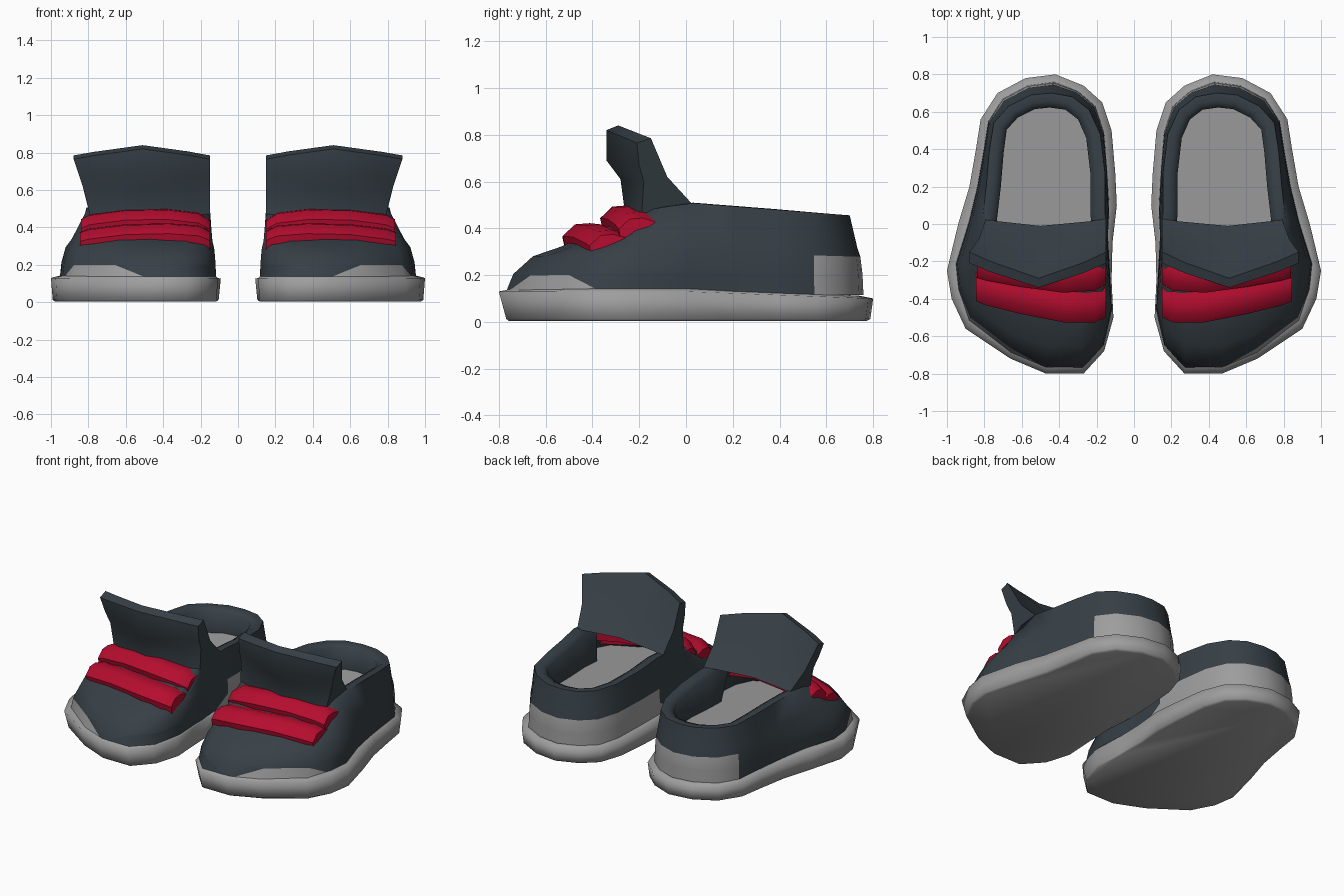
import bpy, bmesh, math
from mathutils import Vector

if "Cube" in bpy.data.objects:
    bpy.data.objects.remove(bpy.data.objects["Cube"])


def material(name, rgb):
    m = bpy.data.materials.new(name)
    m.diffuse_color = (*rgb, 1)
    m.use_nodes = True
    m.node_tree.nodes["Principled BSDF"].inputs["Base Color"].default_value = m.diffuse_color
    return m


SLATE = material("dark slate", (0.038, 0.051, 0.062))
GREY = material("sole grey", (0.34, 0.34, 0.34))
RED = material("strap red", (0.46, 0.004, 0.028))

# Sole outline and collar outline of one shoe, matched point by point from the heel
SOLE = [(.42, .80), (.58, .78), (.73, .70), (.82, .56), (.845, .40), (.88, .20), (.94, 0), (1.0, -.25),
        (.975, -.40), (.90, -.56), (.66, -.72), (.47, -.80), (.27, -.80), (.16, -.68), (.11, -.50),
        (.12, -.30), (.115, -.10), (.092, .10), (.10, .27), (.12, .50), (.17, .65), (.27, .74)]
COLLAR = [(.44, .70), (.55, .69), (.67, .63), (.75, .54), (.775, .38), (.79, .20), (.81, .03), (.81, -.10),
          (.79, -.15), (.75, -.20), (.62, -.23), (.46, -.25), (.30, -.25), (.20, -.24), (.16, -.20),
          (.15, -.15), (.15, -.05), (.155, .08), (.155, .27), (.18, .48), (.24, .61), (.33, .68)]
SOLE = [Vector(p) for p in SOLE]
COLLAR = [Vector(p) for p in COLLAR]


def toward(p, q, d):
    return p + (q - p).normalized() * d


def loft(name, rings, mats, caps=(True, True), rule=None, angle=40):
    """Skin a stack of point loops, then mirror to make the pair."""
    bm = bmesh.new()
    rows = [[bm.verts.new(p) for p in r] for r in rings]
    n = len(rows[0])
    for k in range(len(rows) - 1):
        a, b = rows[k], rows[k + 1]
        for i in range(n):
            j = (i + 1) % n
            f = bm.faces.new((a[i], a[j], b[j], b[i]))
            if rule:
                f.material_index = rule(k, f.calc_center_median())
    if caps[0]:
        bm.faces.new(rows[0])
    if caps[1]:
        bm.faces.new(rows[-1])
    bmesh.ops.recalc_face_normals(bm, faces=bm.faces)
    me = bpy.data.meshes.new(name)
    bm.to_mesh(me)
    bm.free()
    for m in mats:
        me.materials.append(m)
    me.shade_smooth()
    me.set_sharp_from_angle(angle=math.radians(angle))
    ob = bpy.data.objects.new(name, me)
    bpy.context.collection.objects.link(ob)
    ob.modifiers.new("pair", "MIRROR")
    return ob


# Sole: slightly flared slab, undercut a little more at the toe
def sole_top(y):
    return .13 if y < 0 else .13 - .03 * y / .8


def sole_ring(inset, z, toe=0):
    return [(*toward(s, c, inset + (toe if s.y < -.5 else 0)), z(s.y)) for s, c in zip(SOLE, COLLAR)]


loft("sole", [sole_ring(.03, lambda y: .003, .015), sole_ring(.012, lambda y: .012, .02),
              sole_ring(0, sole_top), sole_ring(.06, lambda y: sole_top(y) + .012)], [GREY], angle=100)


# Upper: wall rising from the sole to the collar, rolled over and down inside
def collar_z(y):
    return .51 - .078 * y if y > 0 else .51 + .2 * y


def base_inset(s):
    return .025 if s.y < -.6 else .058 if s.x > .9 else .042


BASE = [toward(s, c, base_inset(s)) for s, c in zip(SOLE, COLLAR)]
INNER = [toward(c, Vector((.48, min(max(c.y, -.1), .4))), .078) for c in COLLAR]
LOW = .115
TAPER = (8, 11, 16)  # outline points where the grey guards run out into the sole
rings = []
for f, g in [(0, 0), (.066, .24), (.07, .26), (.23, .48), (.46, .60), (1, 1)]:
    loop = []
    for i, (b, c) in enumerate(zip(BASE, COLLAR)):
        k = .1 if g == .24 and i in TAPER else 1
        loop.append((*b.lerp(c, f * k), LOW + (collar_z(c.y) - LOW) * g * k))
    rings.append(loop)
floor_loop = []
for b, c, p in zip(BASE, COLLAR, INNER):
    q = b.lerp(c, .5) if c.y < -.15 else p
    floor_loop.append((*q, .265 + .06 * q.y))
rings.append([(*c.lerp(p, .5), collar_z(c.y) + .002) for c, p in zip(COLLAR, INNER)])
rings.append([(*p, collar_z(p.y) - .02) for p in INNER])
rings.append(floor_loop)


def upper_colour(k, c):
    heel = k < 3 and c.y > .52
    inner_side = c.x < .3 and ((k == 0 and c.y > -.05) or (k < 3 and c.y > .15))
    toe = k == 0 and c.x > .5 and c.y < -.42
    return int(heel or inner_side or toe)


loft("upper", rings, [SLATE, GREY], caps=(False, False), rule=upper_colour, angle=70)

# Insole: padded floor filling the inside
loft("insole", [[(x, y, z - .02) for x, y, z in floor_loop], floor_loop], [GREY])

# Tongue: forward-leaning flap with an overhanging lip, five loops from inner to outer edge
EDGE = [(.03, .50), (-.08, .62), (-.15, .785), (-.21, .765), (-.20, .67), (-.18, .60), (-.19, .46)]
MIDDLE = [(-.01, .51), (-.12, .64), (-.29, .84), (-.34, .82), (-.34, .69), (-.28, .61), (-.26, .46)]
sections = []
for x_low, x_high, t in [(.15, .15, 0), (.24, .27, .4), (.50, .51, 1), (.74, .77, .35), (.79, .88, 0)]:
    loop = []
    for e, m in zip(EDGE, MIDDLE):
        y, z = Vector(e).lerp(Vector(m), t)
        s = min(max((z - .5) / .27, 0), 1)
        loop.append((x_low + (x_high - x_low) * s, y, z))
    sections.append(loop)
loft("tongue", sections, [SLATE], angle=55)

# Two padded straps lying against each other over the instep
PAD = [(-.07, -.06), (-.082, -.005), (-.03, .045), (.035, .05), (.10, .03), (.10, -.045)]
PATHS = {
    "front_strap": [(.15, -.425, .335), (.21, -.445, .36), (.37, -.445, .372), (.60, -.40, .367),
                    (.80, -.35, .342), (.845, -.34, .33)],
    "rear_strap": [(.15, -.25, .395), (.21, -.275, .428), (.38, -.285, .448), (.60, -.255, .445),
                   (.79, -.22, .42), (.84, -.215, .40)],
}
for name, path in PATHS.items():
    last = len(path) - 1
    loops = []
    for i, (x, y, z) in enumerate(path):
        k = .88 if i in (0, last) else 1
        loops.append([(x, y + dy * k, z + dz * k) for dy, dz in PAD])
    loft(name, loops, [RED], angle=45)
